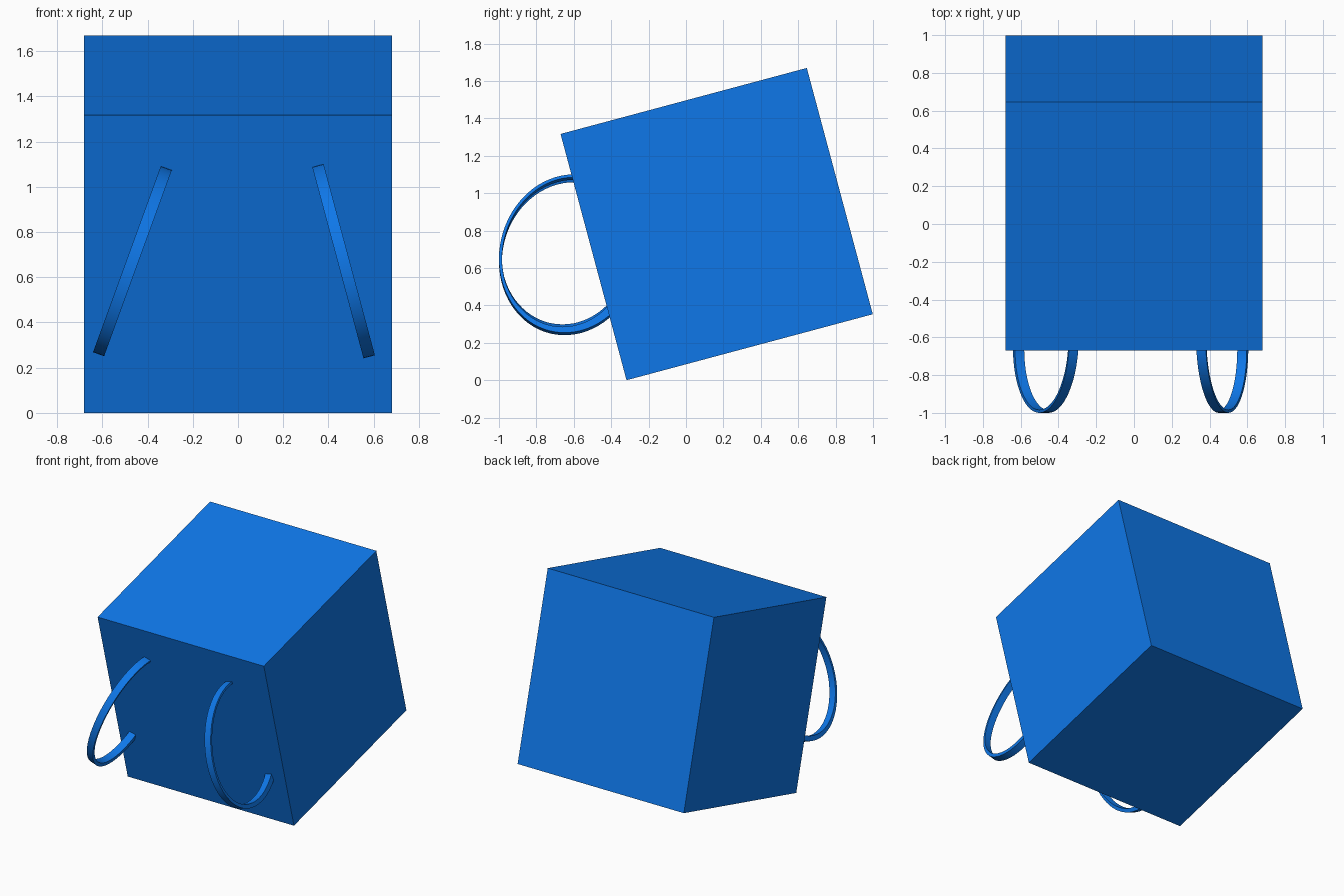
import bpy, bmesh
from math import sin, cos, radians
from mathutils import Vector

if "Cube" in bpy.data.objects:
    bpy.data.objects.remove(bpy.data.objects["Cube"])

blue = bpy.data.materials.new("blue")
blue.diffuse_color = (0.0045, 0.185, 0.81, 1)
blue.use_nodes = True
blue.node_tree.nodes["Principled BSDF"].inputs["Base Color"].default_value = blue.diffuse_color

# Cube body, tipped back
bpy.ops.mesh.primitive_cube_add(size=1.363, location=(0, 0.164, 0.835),
                                rotation=(radians(15), 0, 0))
body = bpy.context.object
body.name = "body"
body.data.materials.append(blue)


def strap(name, x, tilt, width=0.052, thick=0.016, steps=48):
    """Flat band along part of an ellipse, leaning sideways by tilt degrees."""
    a, b, k = 0.367, 0.43, 0.025
    up = Vector((sin(radians(tilt)), 0, cos(radians(tilt))))
    side = Vector((cos(radians(tilt)), 0, -sin(radians(tilt))))
    centre = Vector((x, -0.624, 0.671))
    bm = bmesh.new()
    rings = []
    for i in range(steps + 1):
        t = radians(100 - 238 * i / steps)
        y, s = -a * cos(t) + k * sin(t), b * sin(t)
        dy, ds = a * sin(t) + k * cos(t), b * cos(t)
        mid = centre + Vector((0, y, 0)) + up * s
        out = (Vector((0, -ds, 0)) + up * dy).normalized()
        # The band thickens inwards towards its lower end
        extra = 0.028 * max(0, i / steps - 0.5) * 2
        rings.append([bm.verts.new(mid + side * u * width / 2 + out * v)
                      for u, v in ((-1, -thick / 2 - extra), (1, -thick / 2 - extra),
                                   (1, thick / 2), (-1, thick / 2))])
    for r, q in zip(rings, rings[1:]):
        for j in range(4):
            bm.faces.new((r[j], r[(j + 1) % 4], q[(j + 1) % 4], q[j]))
    bm.faces.new(rings[0])
    bm.faces.new(rings[-1])
    bmesh.ops.recalc_face_normals(bm, faces=bm.faces)
    mesh = bpy.data.meshes.new(name)
    bm.to_mesh(mesh)
    bm.free()
    mesh.materials.append(blue)
    obj = bpy.data.objects.new(name, mesh)
    bpy.context.collection.objects.link(obj)
    bpy.ops.object.select_all(action='DESELECT')
    obj.select_set(True)
    bpy.context.view_layer.objects.active = obj
    bpy.ops.object.shade_smooth_by_angle(angle=radians(30))


# Two shoulder straps on the front face
strap("left_strap", -0.467, 20)
strap("right_strap", 0.467, -15)
